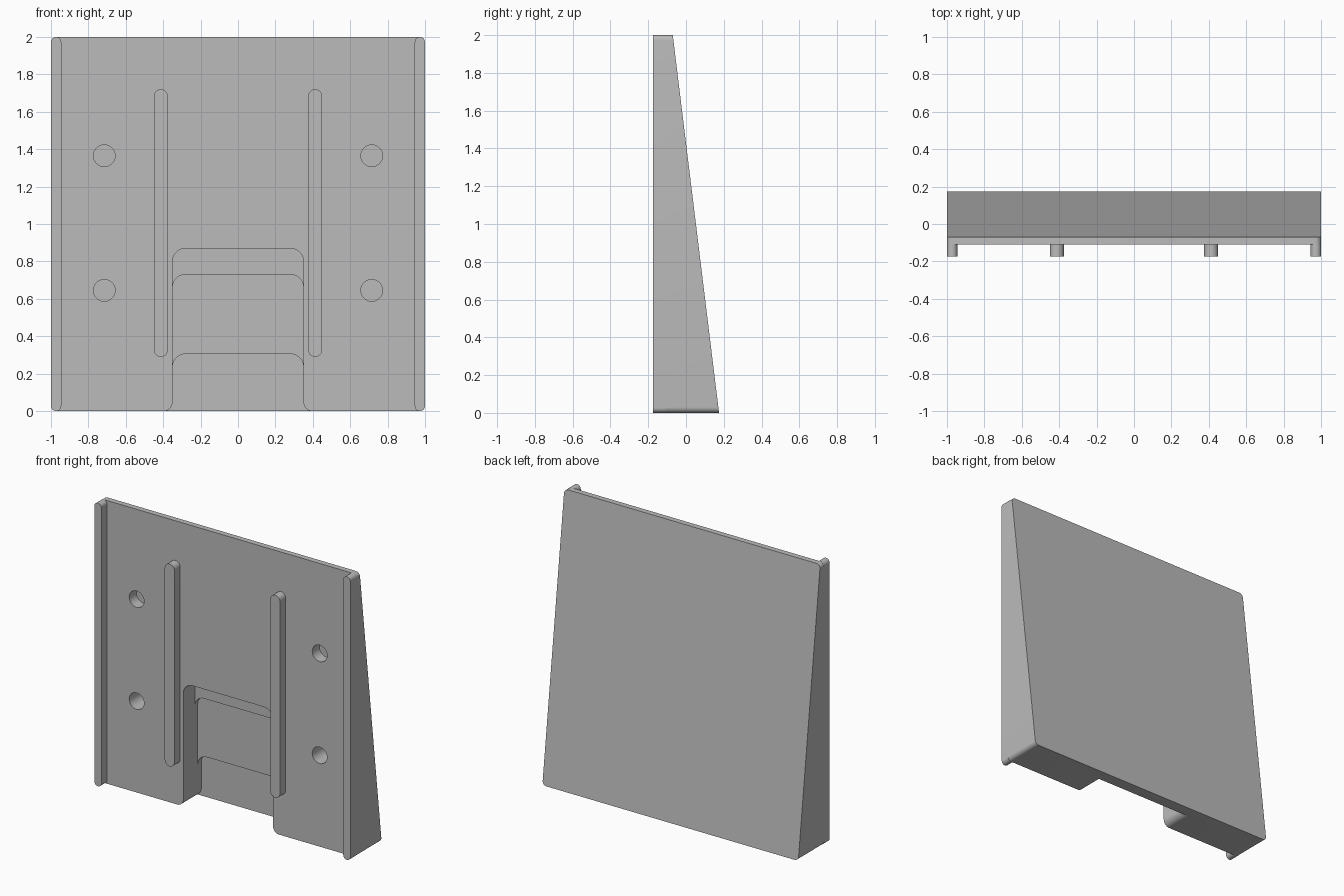
import bpy, bmesh, math
from mathutils import Vector

old = bpy.data.objects.get("Cube")
if old:
    bpy.data.objects.remove(old, do_unlink=True)

grey = bpy.data.materials.new("plain_grey")
grey.use_nodes = True
colour = (0.5, 0.5, 0.5, 1)
grey.diffuse_color = colour
grey.node_tree.nodes["Principled BSDF"].inputs["Base Color"].default_value = colour

FRONT, RAIL_FRONT = -0.11, -0.175


def fillet(corners, steps=10):
    """Round each (x, z, radius) corner of an outline."""
    out = []
    n = len(corners)
    for i, (x, z, r) in enumerate(corners):
        p = Vector((x, z))
        if r == 0:
            out.append(p)
            continue
        a = (Vector(corners[i - 1][:2]) - p).normalized()
        b = (Vector(corners[(i + 1) % n][:2]) - p).normalized()
        # all rounded corners are right angles
        centre = p + (a + b) * r
        for k in range(steps + 1):
            t = k / steps * math.pi / 2
            out.append(centre - b * r * math.cos(t) - a * r * math.sin(t))
    return out


def prism(name, outline, y0, y1):
    """Extrude an x-z outline along y."""
    bm = bmesh.new()
    face = bm.faces.new([bm.verts.new((p.x, y0, p.y)) for p in outline])
    new = bmesh.ops.extrude_face_region(bm, geom=[face])["geom"]
    moved = [v for v in new if isinstance(v, bmesh.types.BMVert)]
    bmesh.ops.translate(bm, verts=moved, vec=(0, y1 - y0, 0))
    bmesh.ops.recalc_face_normals(bm, faces=bm.faces)
    mesh = bpy.data.meshes.new(name)
    bm.to_mesh(mesh)
    bm.free()
    mesh.materials.append(grey)
    obj = bpy.data.objects.new(name, mesh)
    bpy.context.collection.objects.link(obj)
    return obj


def rounded_box(name, x0, x1, z0, z1, r, y0, y1):
    pts = [(x0, z0, r), (x1, z0, r), (x1, z1, r), (x0, z1, r)]
    return prism(name, fillet(pts), y0, y1)


def combine(target, tool, operation):
    """Apply a boolean and discard the tool."""
    mod = target.modifiers.new("combine", 'BOOLEAN')
    mod.operation, mod.solver, mod.object = operation, 'EXACT', tool
    bpy.context.view_layer.objects.active = target
    bpy.ops.object.modifier_apply(modifier=mod.name)
    bpy.data.objects.remove(tool, do_unlink=True)


# Wedge body: rounded plate trimmed by the sloping back plane
body = rounded_box("wedge_body", -1, 1, 0, 2, 0.03, FRONT, 0.3)
bm = bmesh.new()
bm.from_mesh(body.data)
cut = bmesh.ops.bisect_plane(bm, geom=bm.verts[:] + bm.edges[:] + bm.faces[:],
                             plane_co=(0, 0.175, 0), plane_no=(0, 2, 0.245),
                             clear_outer=True)["geom_cut"]
bmesh.ops.edgeloop_fill(bm, edges=[e for e in cut if isinstance(e, bmesh.types.BMEdge)])
bmesh.ops.recalc_face_normals(bm, faces=bm.faces)
bm.to_mesh(body.data)
bm.free()

# Stepped notch, deeper towards the bottom edge
for top, depth in ((0.87, 0.02), (0.73, 0.05), (0.305, 0.09)):
    half = [(0.35, top, 0.07), (0.35, -0.001, 0.05), (0.5, -0.001, 0), (0.5, -0.2, 0)]
    mirror = [(-x, z, r) for x, z, r in reversed(half)]
    combine(body, prism("notch_cutter", fillet(half + mirror), -0.3, depth), 'DIFFERENCE')

# Blind screw holes
for x in (-0.715, 0.715):
    for z, depth in ((0.645, 0.05), (1.365, -0.03)):
        ring = [Vector((x + 0.058 * math.cos(a), z + 0.058 * math.sin(a)))
                for a in (math.tau * k / 40 for k in range(40))]
        combine(body, prism("hole_cutter", ring, -0.3, depth), 'DIFFERENCE')

# Edge rails and round-ended ribs on the front
parts = [body]
for side, s in (("right", -1), ("left", 1)):
    rail = sorted((s * 0.945, s * 1.0))
    rib = sorted((s * 0.375, s * 0.45))
    parts.append(rounded_box(side + "_edge_rail", *rail, 0, 2, 0.027, RAIL_FRONT, FRONT))
    parts.append(rounded_box(side + "_rib", *rib, 0.29, 1.72, 0.037, RAIL_FRONT, FRONT))

# Smooth the fillets, keep the sharp edges
bpy.ops.object.select_all(action='DESELECT')
for obj in parts:
    obj.select_set(True)
bpy.context.view_layer.objects.active = body
bpy.ops.object.shade_smooth_by_angle(angle=math.radians(30))
